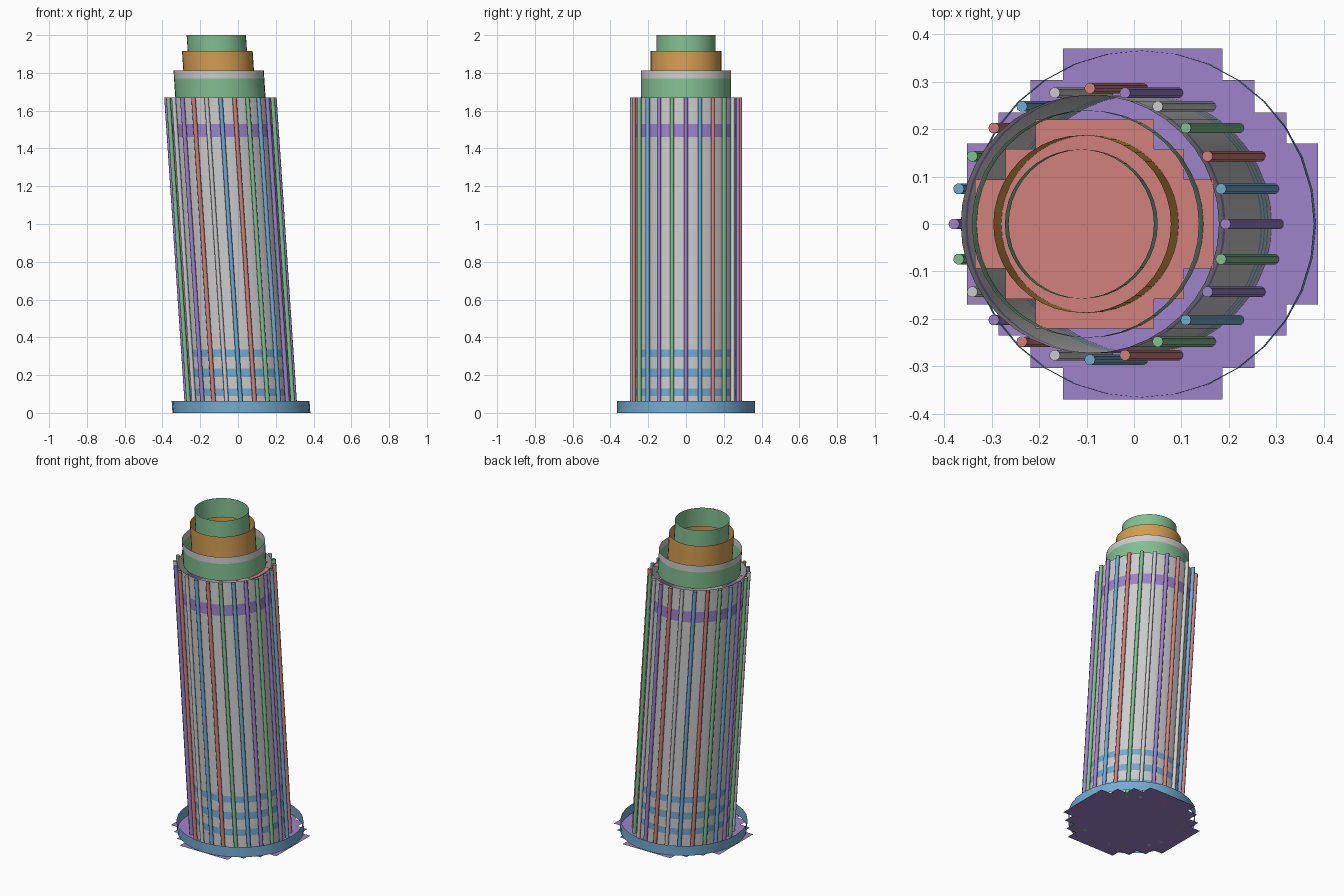
import bpy, bmesh, math

if "Cube" in bpy.data.objects:
    bpy.data.objects.remove(bpy.data.objects["Cube"])

PALETTE = {
    "grey": (0.60, 0.60, 0.60),
    "green": (0.22, 0.52, 0.28),
    "blue": (0.17, 0.41, 0.64),
    "orange": (0.66, 0.34, 0.08),
    "purple": (0.34, 0.23, 0.60),
    "red": (0.64, 0.22, 0.20),
}
MATS = {}
for name, rgb in PALETTE.items():
    m = bpy.data.materials.new(name)
    m.use_nodes = True
    m.diffuse_color = (*rgb, 1)
    m.node_tree.nodes["Principled BSDF"].inputs["Base Color"].default_value = (*rgb, 1)
    MATS[name] = m


def axis_x(z):
    """Centre of the leaning tower at a height."""
    return 0.018 - 0.0665 * z


def finish(bm, name, colours, smooth=True):
    mesh = bpy.data.meshes.new(name)
    bm.to_mesh(mesh)
    bm.free()
    ob = bpy.data.objects.new(name, mesh)
    bpy.context.collection.objects.link(ob)
    for c in colours:
        mesh.materials.append(MATS[c])
    if smooth:
        bpy.ops.object.select_all(action="DESELECT")
        ob.select_set(True)
        bpy.context.view_layer.objects.active = ob
        bpy.ops.object.shade_smooth_by_angle(angle=math.radians(50))
    return ob


def tube(name, radius, levels, colours, sides=40, offset=(0, 0), caps=False):
    """Leaning open tube; one colour for each span between levels."""
    bm = bmesh.new()
    slots = list(dict.fromkeys(colours))
    rings = []
    for z in levels:
        ring = []
        for i in range(sides):
            a = math.tau * i / sides
            ring.append(bm.verts.new((axis_x(z) + offset[0] + radius * math.cos(a),
                                      offset[1] + radius * math.sin(a), z)))
        rings.append(ring)
    for low, high, colour in zip(rings, rings[1:], colours):
        for i in range(sides):
            j = (i + 1) % sides
            f = bm.faces.new((low[i], low[j], high[j], high[i]))
            f.material_index = slots.index(colour)
    if caps:
        bm.faces.new(rings[0][::-1])
        bm.faces.new(rings[-1])
    return finish(bm, name, slots)


def stepped_floor(name, x, z, steps, colour):
    """Flat slab face with a stair-stepped outline, built in mirrored rows."""
    bm = bmesh.new()
    y0 = 0
    for half, y1 in steps:
        for s in (1, -1):
            pts = [(-half, y0), (half, y0), (half, y1), (-half, y1)]
            f = bm.faces.new([bm.verts.new((x + px, s * py, z)) for px, py in pts])
            if s < 0:
                f.normal_flip()
        y0 = y1
    return finish(bm, name, [colour], smooth=False)


# Base floor and rim
stepped_floor("base_floor", 0.018, 0.0,
              [(0.37, 0.17), (0.303, 0.235), (0.236, 0.303), (0.168, 0.37)], "purple")
tube("base_rim", 0.365, [0, 0.062], ["blue"], sides=32)

# Main shaft with painted bands
tube("shaft", 0.272,
     [0, 0.09, 0.13, 0.19, 0.235, 0.295, 0.335, 1.46, 1.53, 1.67],
     ["grey", "blue", "grey", "blue", "grey", "blue", "grey", "purple", "grey"])

# Upright rods around the shaft, every 15 degrees from +x
ROD_COLOURS = ("purple blue red green grey purple red grey blue red green blue "
               "purple green grey purple red grey blue red green blue purple green").split()
for i, colour in enumerate(ROD_COLOURS):
    a = math.tau * i / len(ROD_COLOURS)
    tube(f"rod_{i + 1}", 0.0115, [0.0, 1.67], [colour], sides=10,
         offset=(0.286 * math.cos(a), 0.286 * math.sin(a)), caps=True)

# Roof floor and stacked open tiers
stepped_floor("roof_floor", -0.083, 1.665,
              [(0.252, 0.094), (0.188, 0.158), (0.125, 0.22)], "red")
tube("lower_tier", 0.239, [1.665, 1.77, 1.812], ["green", "grey"])
tube("middle_tier", 0.187, [1.668, 1.915], ["orange"])
tube("top_tier", 0.157, [1.88, 2.0], ["green"])
